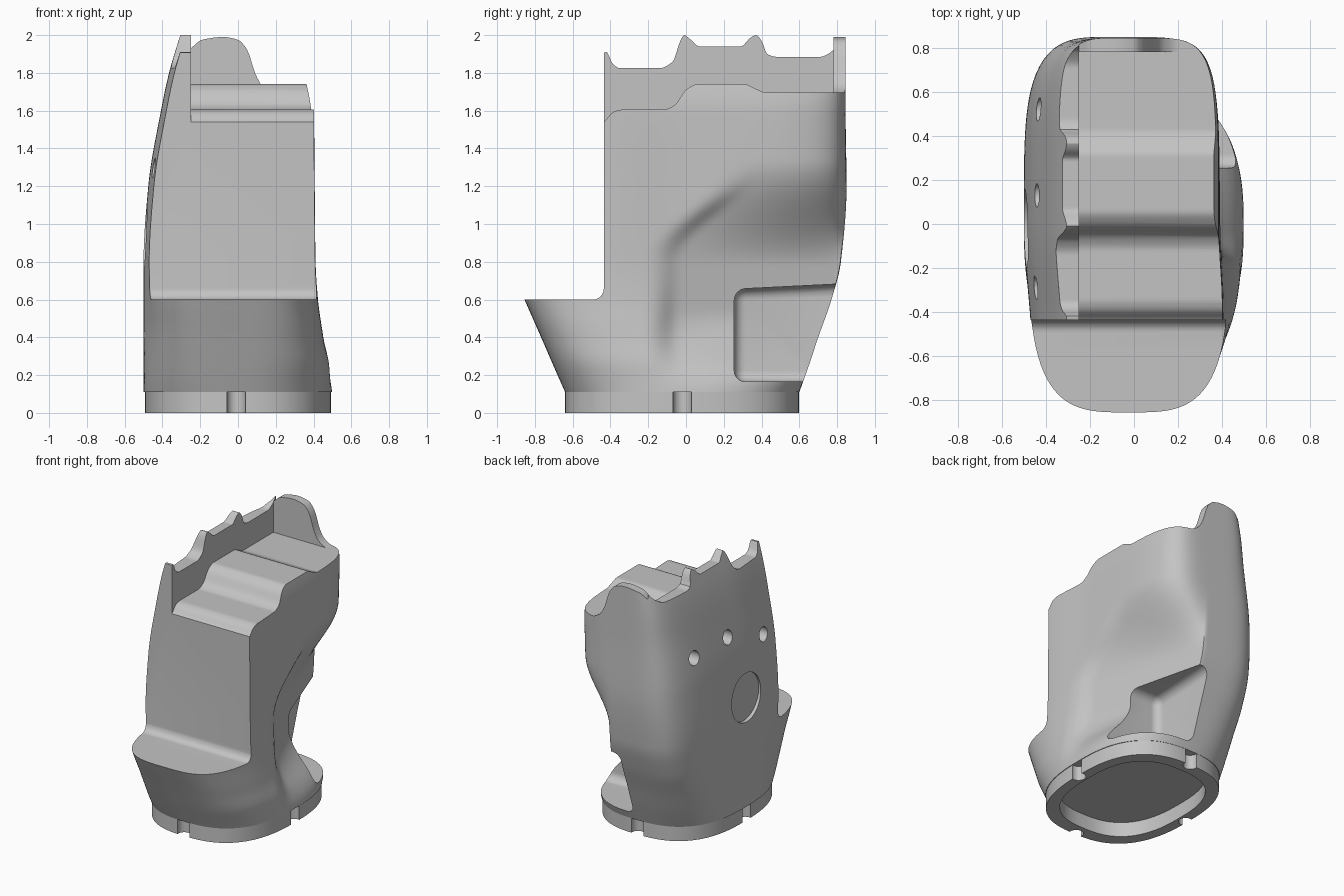
import bpy, bmesh, math
from mathutils import Vector

if "Cube" in bpy.data.objects:
    bpy.data.objects.remove(bpy.data.objects["Cube"])

grey = bpy.data.materials.new("plain_grey")
grey.use_nodes = True
COLOUR = (0.55, 0.55, 0.55, 1)
grey.diffuse_color = COLOUR
grey.node_tree.nodes["Principled BSDF"].inputs["Base Color"].default_value = COLOUR


def make(name, bm):
    bmesh.ops.recalc_face_normals(bm, faces=bm.faces)
    mesh = bpy.data.meshes.new(name)
    bm.to_mesh(mesh)
    bm.free()
    mesh.materials.append(grey)
    obj = bpy.data.objects.new(name, mesh)
    bpy.context.collection.objects.link(obj)
    return obj


def loft(name, rings):
    bm = bmesh.new()
    loops = [[bm.verts.new(p) for p in ring] for ring in rings]
    for a, b in zip(loops, loops[1:]):
        for i in range(len(a)):
            j = (i + 1) % len(a)
            bm.faces.new((a[i], a[j], b[j], b[i]))
    bm.faces.new(loops[0])
    bm.faces.new(loops[-1])
    return make(name, bm)


def prism(name, points, axis, start, end):
    """Extrude a (u, z) profile along x or y."""
    def place(u, z, t):
        return (t, u, z) if axis == "x" else (u, t, z)
    return loft(name, [[place(u, z, t) for u, z in points] for t in (start, end)])


def cylinder(name, centre, radius, depth, axis):
    bm = bmesh.new()
    bmesh.ops.create_cone(bm, cap_ends=True, segments=48, radius1=radius,
                          radius2=radius, depth=depth)
    turn = Vector((0, 0, 1)).rotation_difference(Vector(axis)).to_matrix()
    bmesh.ops.rotate(bm, verts=bm.verts, matrix=turn)
    bmesh.ops.translate(bm, verts=bm.verts, vec=centre)
    return make(name, bm)


def cut(obj, cutter):
    mod = obj.modifiers.new("cut", "BOOLEAN")
    mod.operation, mod.solver, mod.object = "DIFFERENCE", "EXACT", cutter
    graph = bpy.context.evaluated_depsgraph_get()
    mesh = bpy.data.meshes.new_from_object(obj.evaluated_get(graph))
    obj.modifiers.clear()
    obj.data = mesh
    bpy.data.objects.remove(cutter)


def hermite(points, t):
    """Smooth curve through (t, value) points without overshoot."""
    slopes = [(b[1] - a[1]) / (b[0] - a[0]) for a, b in zip(points, points[1:])]
    tangents = [slopes[0]] + [0 if p * q <= 0 else 2 * p * q / (p + q)
                              for p, q in zip(slopes, slopes[1:])] + [slopes[-1]]
    for i in range(len(slopes)):
        if t <= points[i + 1][0] or i == len(slopes) - 1:
            (t0, v0), (t1, v1) = points[i], points[i + 1]
            h = t1 - t0
            s = min(max((t - t0) / h, 0), 1)
            return ((2 * s**3 - 3 * s**2 + 1) * v0 + (s**3 - 2 * s**2 + s) * h * tangents[i]
                    + (3 * s**2 - 2 * s**3) * v1 + (s**3 - s**2) * h * tangents[i + 1])


def smooth_profile(points, steps=60):
    a, b = points[0][0], points[-1][0]
    ts = [a + (b - a) * i / steps for i in range(steps + 1)]
    return [(t, hermite(points, t)) for t in ts]


def step(a, b, t):
    s = min(max((t - a) / (b - a), 0), 1)
    return s * s * (3 - 2 * s)


def oval(z, x0, x1, y0, y1, back, front, count=160):
    """Squared oval with its own squareness for the back and front halves."""
    ring = []
    for i in range(count):
        c, s = math.cos(math.tau * i / count), math.sin(math.tau * i / count)
        power = back if s > 0 else front
        r = (abs(c)**power + abs(s)**power) ** (-1 / power)
        ring.append(Vector(((x0 + x1) / 2 + (x1 - x0) / 2 * r * c,
                            r * s * (y1 if s > 0 else -y0), z)))
    return ring


# Body sections: height, x range, y range, squareness of back and front
SECTIONS = [
    (0.11, -0.50, 0.498, -0.64, 0.60, 2.6, 2.6),
    (0.25, -0.50, 0.485, -0.702, 0.65, 3.0, 2.9),
    (0.40, -0.50, 0.445, -0.767, 0.70, 3.4, 3.2),
    (0.60, -0.50, 0.41, -0.855, 0.77, 4.0, 3.5),
    (0.80, -0.50, 0.395, -0.94, 0.82, 4.3, 3.6),
    (1.20, -0.475, 0.39, -0.95, 0.85, 4.5, 3.6),
    (1.60, -0.408, 0.385, -0.95, 0.845, 5.0, 3.6),
    (1.80, -0.365, 0.35, -0.95, 0.845, 5.6, 3.6),
    (2.05, -0.29, 0.30, -0.95, 0.845, 6.5, 3.6),
]


def thumb_hollow(p):
    """Press the back right flank in towards a slanted plane."""
    normal = Vector((0.953, 0.303, 0))
    edge = -0.22 + 0.42 * step(0.8, 1.3, p.z)
    mask = (step(0.12, 0.55, p.z) * (1 - step(0.78, 1.34, p.z))
            * step(edge, edge + 0.2, p.y) * step(-0.15, 0.12, p.x))
    excess = p.dot(normal) - 0.31
    return p - normal * excess * mask if excess > 0 else p


def lean(p):
    """Shift the front half slightly to the right above the collar."""
    return p + Vector((0.022 * step(0, -0.45, p.y) * step(0.11, 0.5, p.z), 0, 0))


rings = []
for k in range(66):
    z = 0.11 + k * 1.94 / 65
    params = [hermite([(s[0], s[j]) for s in SECTIONS], z) for j in range(1, 7)]
    rings.append([lean(thumb_hollow(p)) for p in oval(z, *params)])
body = loft("body", rings)

# Flat front face standing on a ledge, with a fillet between
fillet = [(-0.49 + 0.055 * math.sin(a), 0.66 - 0.06 * math.cos(a))
          for a in (i * math.pi / 16 for i in range(9))]
cut(body, prism("front_cutter", [(-1.3, 0.6)] + fillet + [(-0.435, 2.3), (-1.3, 2.3)],
                "x", -1, 1))

# Scalloped upper edge of the side wall
scallop = [(-0.46, 1.90), (-0.42, 1.91), (-0.39, 1.85), (-0.35, 1.825), (-0.14, 1.825),
           (-0.07, 1.86), (-0.03, 1.97), (-0.01, 2.0), (0.02, 1.98), (0.07, 1.94),
           (0.29, 1.94), (0.34, 1.985), (0.37, 2.0), (0.4, 1.97), (0.43, 1.90),
           (0.48, 1.885), (0.71, 1.885), (0.78, 1.92), (0.82, 1.97), (0.9, 1.99)]
cut(body, prism("scallop_cutter", smooth_profile(scallop, 130) + [(0.9, 2.3), (-0.46, 2.3)],
                "x", -1, -0.249))

# Rounded tab of the back wall
tab = [(-0.25, 1.93), (-0.19, 1.975), (-0.08, 1.99), (0.0, 1.975), (0.05, 1.92),
       (0.09, 1.80), (0.13, 1.73), (0.2, 1.695), (0.6, 1.695)]
cut(body, prism("tab_cutter", [(-0.25, 2.3)] + smooth_profile(tab) + [(0.6, 2.3)],
                "y", 0.77, 1.1))

# Stepped top surface inside the walls
top = [(-0.5, 1.50), (-0.43, 1.545), (-0.39, 1.59), (-0.34, 1.605), (-0.12, 1.605),
       (-0.06, 1.63), (0.0, 1.71), (0.06, 1.74), (0.31, 1.74), (0.37, 1.715),
       (0.43, 1.695), (0.78, 1.695)]
cut(body, prism("top_cutter", smooth_profile(top, 90) + [(0.78, 2.3), (-0.5, 2.3)],
                "x", -0.25, 1))

# Rounded pocket in the lower back right corner
bm = bmesh.new()
bmesh.ops.create_cube(bm, size=1)
for v in bm.verts:
    v.co = Vector((0.5 + v.co.x, 0.755 + v.co.y, 0.41 + v.co.z * 0.49))
    if v.co.z > 0.5 and v.co.y > 1:
        v.co.z += 0.05
bmesh.ops.bevel(bm, geom=bm.edges[:], offset=0.06, segments=6, profile=0.5, affect="EDGES")
cut(body, make("pocket_cutter", bm))

# Knuckle holes and the shallow round recess on the side wall
for y, z, x in ((0.52, 1.42, -0.42), (0.13, 1.43, -0.455), (-0.29, 1.295, -0.455)):
    cut(body, cylinder("hole_cutter", (x, y, z), 0.053, 0.2, (1, 0, 0)))
cut(body, cylinder("recess_cutter", (-0.57, -0.02, 0.93), 0.18, 0.2, (1, 0, 0)))

# Open collar below the body, with four half-round slots
collar = loft("base_collar", [oval(z, -0.493, 0.493, -0.64, 0.598, 2.6, 2.6)
                              for z in (0, 0.112)])
cut(collar, loft("opening_cutter", [oval(z, -0.415, 0.415, -0.54, 0.50, 2.6, 2.6)
                                    for z in (-0.1, 0.3)]))
for x, y in ((-0.01, -0.63), (-0.01, 0.59), (-0.48, -0.02), (0.48, -0.02)):
    cut(collar, cylinder("slot_cutter", (x, y, 0.05), 0.05, 0.4, (0, 0, 1)))

for obj in (body, collar):
    bpy.ops.object.select_all(action="DESELECT")
    obj.select_set(True)
    bpy.context.view_layer.objects.active = obj
    bpy.ops.object.shade_smooth_by_angle(angle=math.radians(30))
